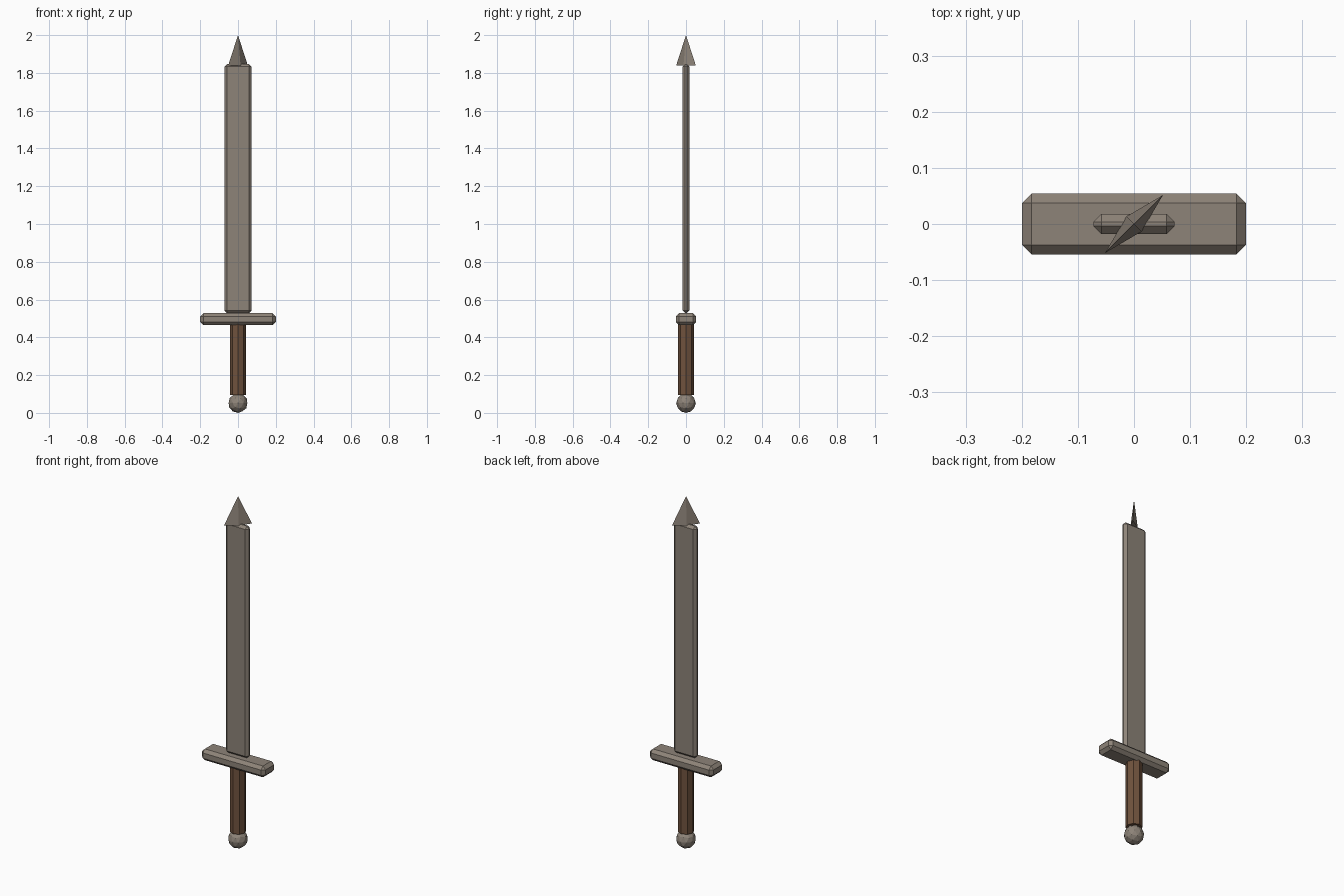
import bpy
from math import radians
from mathutils import Matrix

cube = bpy.data.objects.get("Cube")
if cube:
    bpy.data.objects.remove(cube, do_unlink=True)


def material(name, rgb):
    mat = bpy.data.materials.new(name)
    mat.use_nodes = True
    color = (*rgb, 1)
    mat.diffuse_color = color
    mat.node_tree.nodes["Principled BSDF"].inputs["Base Color"].default_value = color
    return mat


steel = material("dull_steel", (0.27, 0.23, 0.19))
wood = material("brown_grip", (0.16, 0.085, 0.047))


def finish(name, mat):
    obj = bpy.context.object
    obj.name = name
    obj.data.materials.append(mat)
    return obj


def chamfered_bar(name, size, bottom, top, bevel, mat):
    """Box with a single flat chamfer on every edge."""
    bpy.ops.mesh.primitive_cube_add(size=1, location=(0, 0, (bottom + top) / 2))
    bar = finish(name, mat)
    bar.data.transform(Matrix.Diagonal((*size, top - bottom, 1)))
    mod = bar.modifiers.new("chamfer", 'BEVEL')
    mod.width = bevel
    mod.segments = 1
    return bar


# Blade and crossguard
chamfered_bar("blade", (0.144, 0.036), 0.528, 1.847, 0.014, steel)
chamfered_bar("crossguard", (0.4, 0.108), 0.464, 0.528, 0.017, steel)

# Eight-sided grip
bpy.ops.mesh.primitive_cylinder_add(vertices=8, radius=0.043, depth=0.38,
                                    location=(0, 0, 0.285))
finish("grip", wood)

# Faceted pommel
bpy.ops.mesh.primitive_ico_sphere_add(subdivisions=2, radius=0.052,
                                      location=(0, 0, 0.052))
finish("pommel", steel)

# Flattened pyramid tip, set diagonally across the blade
bpy.ops.mesh.primitive_cone_add(vertices=4, radius1=1, radius2=0, depth=0.16,
                                location=(0, 0, 1.92))
tip = finish("blade_tip", steel)
tip.data.transform(Matrix.Rotation(radians(45), 4, 'Z')
                   @ Matrix.Diagonal((0.073, 0.019, 1, 1)))
